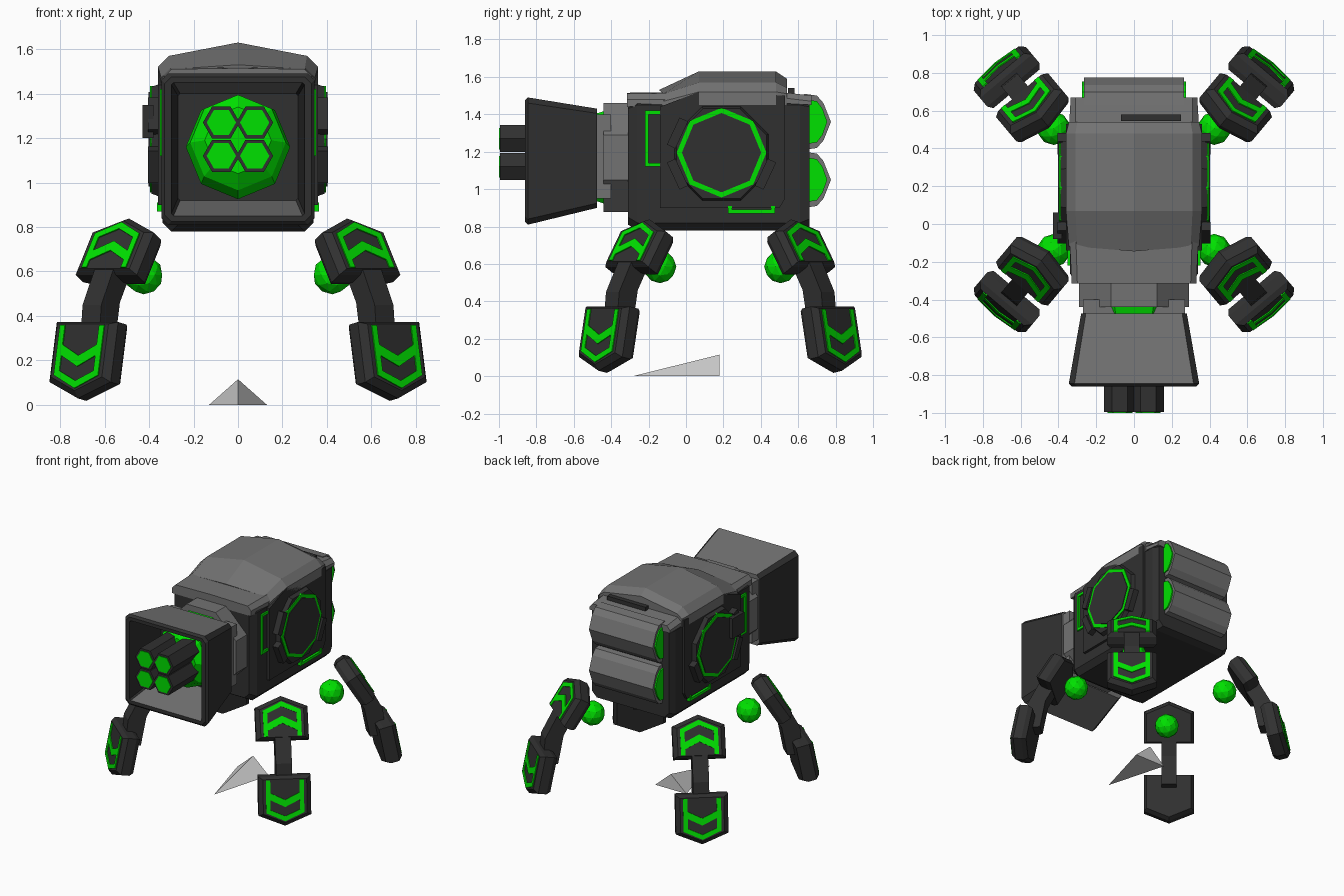
import bpy, bmesh
from math import sin, cos, pi, radians
from mathutils import Matrix, Vector

if "Cube" in bpy.data.objects:
    bpy.data.objects.remove(bpy.data.objects["Cube"])


def material(name, c):
    m = bpy.data.materials.new(name)
    m.diffuse_color = (*c, 1)
    m.use_nodes = True
    m.node_tree.nodes["Principled BSDF"].inputs["Base Color"].default_value = m.diffuse_color
    return m


DARK = material("dark_metal", (0.03, 0.03, 0.03))
ARMOR = material("armor_grey", (0.17, 0.17, 0.17))
GREEN = material("glow_green", (0.0, 0.75, 0.0))
I = Matrix.Identity(4)


def finish(name, bm, mat, M=I):
    bm.transform(M)
    bmesh.ops.recalc_face_normals(bm, faces=bm.faces)
    me = bpy.data.meshes.new(name)
    bm.to_mesh(me)
    bm.free()
    ob = bpy.data.objects.new(name, me)
    bpy.context.collection.objects.link(ob)
    if mat:
        me.materials.append(mat)
    return ob


def loft(name, loops, mat, M=I):
    """Skin equal-length loops of 3D points and cap both ends."""
    bm = bmesh.new()
    vs = [[bm.verts.new(p) for p in l] for l in loops]
    n = len(vs[0])
    for a, b in zip(vs, vs[1:]):
        for i in range(n):
            bm.faces.new((a[i], a[(i + 1) % n], b[(i + 1) % n], b[i]))
    bm.faces.new(vs[0])
    bm.faces.new(vs[-1])
    return finish(name, bm, mat, M)


def along_y(pts, y):
    return [(a, y, b) for a, b in pts]


def along_x(pts, x):
    return [(x, a, b) for a, b in pts]


def along_z(pts, z):
    return [(a, b, z) for a, b in pts]


def box(name, x0, x1, y0, y1, z0, z1, mat, M=I):
    r = [(x0, y0), (x1, y0), (x1, y1), (x0, y1)]
    return loft(name, [along_z(r, z0), along_z(r, z1)], mat, M)


def ngon(n, r, cx=0, cy=0, rot=0):
    return [(cx + r * cos(rot + 2 * pi * i / n), cy + r * sin(rot + 2 * pi * i / n)) for i in range(n)]


def crect(hx, z0, z1, c):
    """Rectangle with chamfered corners in x,z."""
    return [(-hx + c, z0), (hx - c, z0), (hx, z0 + c), (hx, z1 - c),
            (hx - c, z1), (-hx + c, z1), (-hx, z1 - c), (-hx, z0 + c)]


SIDES = (("right", I), ("left", Matrix.Scale(-1, 4, (1, 0, 0))))

# Main body
loft("body", [along_y(crect(.31, .81, 1.47, .04), -.31), along_y(crect(.34, .78, 1.49, .04), -.26),
              along_y(crect(.34, .78, 1.49, .04), .61), along_y(crect(.32, .80, 1.48, .04), .66)], DARK)


# Stepped roof armour
def roof(hx, zb, ze, xs, zs, zc):
    return [(-hx, zb), (hx, zb), (hx, ze), (xs, zs), (0, zc), (-xs, zs), (-hx, ze)]


loft("roof_collar", [along_y(roof(.33, 1.44, 1.48, .30, 1.51, 1.515), -.315),
                     along_y(roof(.345, 1.45, 1.48, .31, 1.515, 1.52), .0)], ARMOR)
low = roof(.345, 1.44, 1.47, .30, 1.51, 1.53)
hump = [along_y(low, -.12),
        along_y(roof(.36, 1.45, 1.52, .31, 1.57, 1.63), .07),
        along_y(roof(.36, 1.45, 1.52, .31, 1.57, 1.63), .48),
        along_y(roof(.345, 1.45, 1.51, .30, 1.54, 1.59), .54)]
hump[0][4] = (0, -.145, 1.53)
loft("roof_hump", hump, ARMOR)
loft("roof_rear", [along_y(roof(.345, 1.46, 1.49, .31, 1.52, 1.52), .5),
                   along_y(roof(.335, 1.45, 1.47, .31, 1.50, 1.50), .67)], ARMOR)
box("roof_vent", -.07, .25, .545, .58, 1.5, 1.54, DARK)

# Side panels with octagonal hatch and glowing trim
for side, M in SIDES:
    panel = [(-.14, .90), (.50, .90), (.53, .95), (.53, 1.50), (.07, 1.52), (-.14, 1.44)]
    loft(side + "_panel", [along_x(panel, .30), along_x(panel, .36)], DARK, M)
    loft(side + "_hatch", [along_x(ngon(8, .275, .19, 1.19, pi / 8), .35),
                           along_x(ngon(8, .26, .19, 1.19, pi / 8), .39)], DARK, M)
    loft(side + "_hatch_ring", [along_x(ngon(8, .24, .19, 1.195, 0), .38),
                                along_x(ngon(8, .24, .19, 1.195, 0), .397)], GREEN, M)
    loft(side + "_hatch_lid", [along_x(ngon(8, .212, .19, 1.195, 0), .39),
                               along_x(ngon(8, .212, .19, 1.195, 0), .402)], DARK, M)
    for i, a in enumerate((155, 205, 335)):
        R = Matrix.Translation((0, .19, 1.19)) @ Matrix.Rotation(radians(a), 4, 'X')
        box(f"{side}_hatch_clamp_{i}", .35, .405, .235, .285, -.08, .08, DARK, M @ R)
    front = [(-.13, 1.42), (-.22, 1.42), (-.22, 1.12), (-.13, 1.12), (-.13, 1.14),
             (-.20, 1.14), (-.20, 1.40), (-.13, 1.40)]
    loft(side + "_front_trim", [along_x(front, .33), along_x(front, .352)], GREEN, M)
    lower = [(.225, .91), (.225, .87), (.475, .87), (.475, .91), (.455, .91),
             (.455, .89), (.245, .89), (.245, .91)]
    loft(side + "_lower_trim", [along_x(lower, .33), along_x(lower, .365)], GREEN, M)
box("left_hinge_block", -.43, -.38, -.08, .06, 1.20, 1.35, DARK)

# Rear canisters: grey half barrels with green end faces
for nm, z in (("upper", 1.36), ("lower", 1.05)):
    pr = [(.63, z + .15), (.70, z + .14), (.735, z + .10), (.775, z), (.735, z - .10), (.70, z - .14), (.63, z - .15)]
    loft(nm + "_rear_canister", [along_x(pr, -.265), along_x(pr, .265)], ARMOR)
    pg = [(.64, z + .12), (.70, z + .11), (.73, z + .07), (.755, z), (.73, z - .07), (.70, z - .11), (.64, z - .12)]
    loft(nm + "_canister_core", [along_x(pg, -.275), along_x(pg, .275)], GREEN)

# Neck
ZC = 1.17
loft("neck", [along_y(ngon(8, .315, 0, ZC, pi / 8), y) for y in (-.30, -.44)], ARMOR)
loft("neck_core", [along_y(ngon(8, .27, 0, ZC, pi / 8), -.43), along_y(ngon(8, .25, 0, ZC, pi / 8), -.49)], GREEN)
box("neck_collar", -.27, .27, -.475, -.40, .95, 1.40, ARMOR)

# Muzzle shroud: hollow flared box, dark on the sides
sh = loft("muzzle_shroud", [along_y(crect(.28, .90, 1.43, .025), -.475), along_y(crect(.345, .81, 1.49, .03), -.845),
                            along_y(crect(.33, .825, 1.475, .03), -.86), along_y(crect(.30, .85, 1.45, .01), -.86),
                            along_y(crect(.27, .92, 1.40, .01), -.53)], ARMOR)
sh.data.materials.append(DARK)
for p in sh.data.polygons:
    if abs(p.normal.x) > .6 or p.normal.y < -.5:
        p.material_index = 1

# Glowing core and four hexagonal gun barrels
loft("gun_core", [along_y(ngon(8, r, 0, z, pi / 2), y) for r, z, y in
                  ((.235, 1.16, -.52), (.235, 1.16, -.60), (.215, 1.18, -.67), (.15, 1.19, -.72))], GREEN)
for i, (x, z) in enumerate(((-.075, 1.27), (.075, 1.27), (-.075, 1.12), (.075, 1.12))):
    loft(f"barrel_{i}", [along_y(ngon(6, .083, x, z), -.6), along_y(ngon(6, .083, x, z), -.995)], DARK)
    loft(f"barrel_cap_{i}", [along_y(ngon(6, .066, x, z), -.98), along_y(ngon(6, .066, x, z), -1)], GREEN)


# Armoured leg pad: house-shaped plate with a glowing border and chevron
def leg_pad(name, L, T, M):
    def house(d):
        return [(-.18 + d, -L / 2 + d * .5), (.18 - d, -L / 2 + d * .5), (.18 - d, L / 2 - .075 - d * .6),
                (0, L / 2 - d), (-.18 + d, L / 2 - .075 - d * .6)]
    loft(name, [along_z(house(.02), -T / 2), along_z(house(0), -T / 4),
                along_z(house(0), T / 4), along_z(house(.03), T / 2)], DARK, M)
    b, t = -L / 2 + .02, L / 2 - .04
    u = [(-.13, b), (-.13, t - .06), (0, t), (.13, t - .06), (.13, b),
         (.10, b), (.10, t - .08), (0, t - .035), (-.10, t - .08), (-.10, b)]
    c = t - .10
    v = [(-.10, c - .05), (0, c), (.10, c - .05), (.10, c - .10), (0, c - .05), (-.10, c - .10)]
    for part, pts in (("border", u), ("chevron", v)):
        loft(f"{name}_{part}", [along_z(pts, T / 2 - .02), along_z(pts, T / 2 + .006)], GREEN, M)


def frame(s, z, tilt, up):
    """Pad matrix: local x across, y toward the peak, z outward."""
    n = Vector((cos(tilt), 0, sin(tilt)))
    yv = Vector((-sin(tilt), 0, cos(tilt))) * up
    xv = yv.cross(n)
    R = Matrix((xv, yv, n)).transposed().to_4x4()
    return Matrix.Translation((s, 0, z)) @ R


# Four legs, built once in a radial frame and mirrored in x and y
base = Matrix.Translation((.175, .182, 0)) @ Matrix.Rotation(radians(-50), 4, 'Z')
flip = Matrix.Translation((0, .366, 0)) @ Matrix.Scale(-1, 4, (0, 1, 0))
for side, MX in SIDES:
    for end, MY in (("front", I), ("back", flip)):
        leg = f"{end}_{side}_leg"
        W = MX @ MY
        M = W @ base
        leg_pad(leg + "_upper_pad", .30, .12, M @ frame(.545, .695, radians(32), 1))
        leg_pad(leg + "_foot_pad", .35, .12, M @ frame(.785, .195, radians(11), -1))
        link = [(.54, .60), (.62, .46), (.66, .25), (.77, .25), (.75, .45), (.66, .62)]
        loft(leg + "_link", [[(s, w, z) for s, z in link] for w in (-.055, .055)], DARK, M)
        bm = bmesh.new()
        bmesh.ops.create_icosphere(bm, subdivisions=2, radius=.088)
        finish(leg + "_joint", bm, GREEN, W @ Matrix.Translation((.425, -.14, .585)))

# Ground wedge pointer
bm = bmesh.new()
for p in ((0, -.285, 0), (-.13, .18, 0), (.13, .18, 0), (0, .18, .115)):
    bm.verts.new(p)
bmesh.ops.convex_hull(bm, input=bm.verts)
finish("ground_wedge", bm, None)
